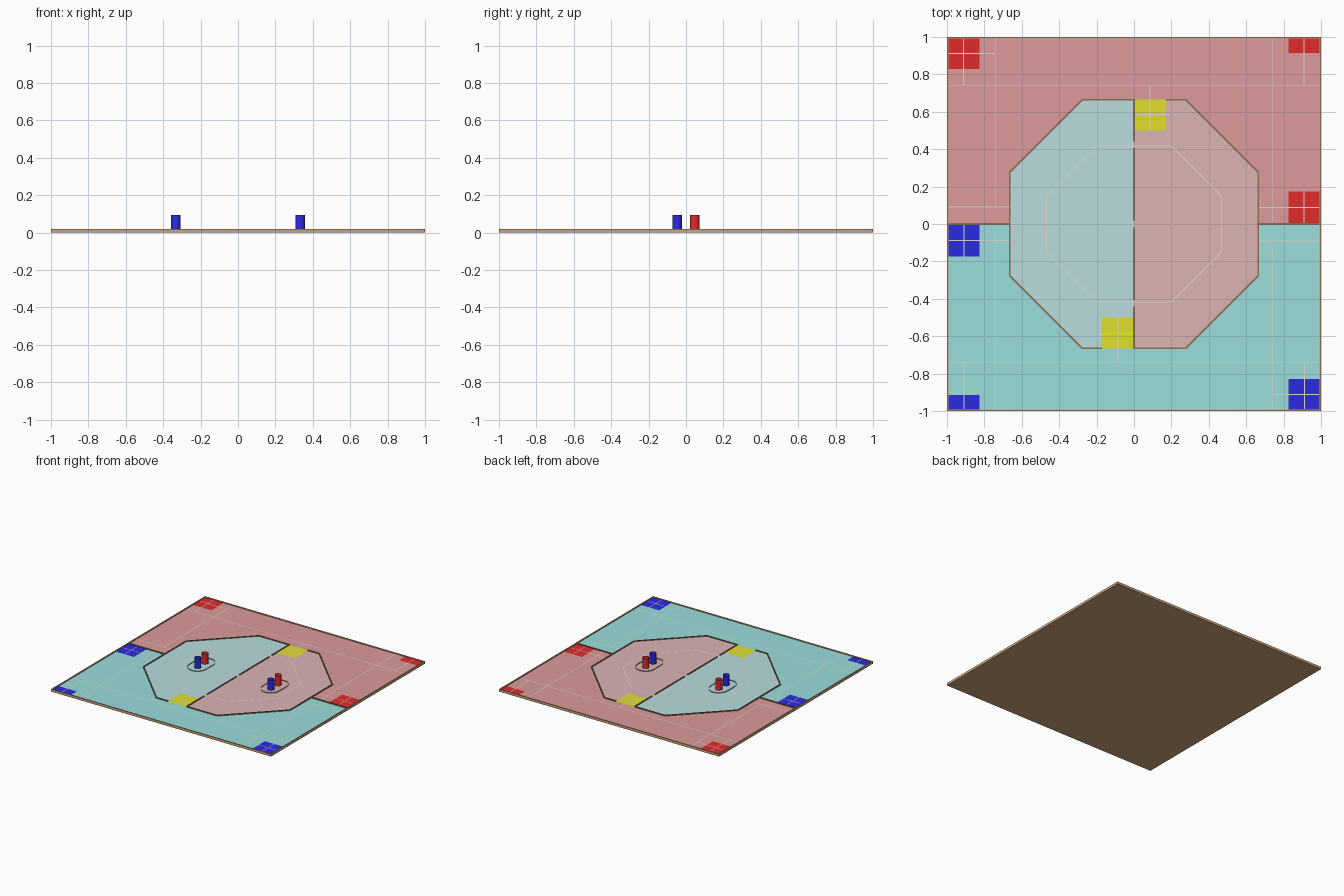
import bpy, math
from mathutils import Vector

if "Cube" in bpy.data.objects:
    bpy.data.objects.remove(bpy.data.objects["Cube"])

FLOOR, TOP = 0.013, 0.02      # playing surface and wall top heights
A, B = 0.665, 0.275           # octagon apothem and half side


def mat(name, r, g, b):
    m = bpy.data.materials.new(name)
    m.diffuse_color = [((c / 255 + 0.055) / 1.055) ** 2.4 for c in (r, g, b)] + [1]
    m.use_nodes = True
    m.node_tree.nodes["Principled BSDF"].inputs["Base Color"].default_value = m.diffuse_color
    return m


WOOD = mat("wood", 205, 165, 125)
BROWN = mat("wall_brown", 140, 112, 85)
RED, BLUE = mat("red", 225, 43, 43), mat("blue", 43, 43, 225)
YELLOW, WHITE = mat("yellow", 224, 224, 43), mat("line_white", 225, 215, 212)
PINK, CYAN = mat("pink", 221, 155, 155), mat("cyan", 155, 222, 219)
PALE_PINK, PALE_CYAN = mat("pale_pink", 220, 180, 180), mat("pale_cyan", 186, 220, 221)


def mesh(name, verts, faces, material):
    me = bpy.data.meshes.new(name)
    me.from_pydata(verts, [], faces)
    me.materials.append(material)
    ob = bpy.data.objects.new(name, me)
    bpy.context.collection.objects.link(ob)
    return ob


def flat(name, pts, z, material):
    return mesh(name, [(x, y, z) for x, y in pts], [range(len(pts))], material)


def rect(name, x0, y0, x1, y1, z, material):
    return flat(name, [(x0, y0), (x1, y0), (x1, y1), (x0, y1)], z, material)


def strip(a, b, w):
    a, b = Vector(a), Vector(b)
    n = (b - a).normalized() * w / 2
    n = Vector((-n.y, n.x))
    return [a - n, b - n, b + n, a + n]


def bar(name, a, b, w, z0, z1, material):
    p = strip(a, b, w)
    v = [(q.x, q.y, z) for z in (z0, z1) for q in p]
    f = [(3, 2, 1, 0), (4, 5, 6, 7)] + [(i, (i + 1) % 4, (i + 1) % 4 + 4, i + 4) for i in range(4)]
    return mesh(name, v, f, material)


def open_wall(name, pts, z0, z1, material):
    n = len(pts)
    v = [(x, y, z) for z in (z0, z1) for x, y in pts]
    ob = mesh(name, v, [(i, (i + 1) % n, (i + 1) % n + n, i + n) for i in range(n)], material)
    for p in ob.data.polygons:
        p.use_smooth = True
    return ob


# base board
bar("base_board", (-1, 0), (1, 0), 2, 0, FLOOR - 0.001, WOOD)

# everything below repeats with a half turn about the centre
for s, tag, team, field, inner in ((1, "back", RED, PINK, PALE_PINK),
                                   (-1, "front", BLUE, CYAN, PALE_CYAN)):
    def P(x, y):
        return (s * x, s * y)

    def patch(name, x0, y0, x1, y1, material, dz=0.002):
        rect(f"{tag}_{name}", s * x0, s * y0, s * x1, s * y1, FLOOR + dz, material)

    def wall(name, a, b):
        bar(f"{tag}_{name}", P(*a), P(*b), 0.009, FLOOR - 0.001, TOP, BROWN)

    def line(name, a, b):
        flat(f"{tag}_{name}", strip(P(*a), P(*b), 0.005), FLOOR + 0.003, WHITE)

    # coloured floor halves
    patch("outer_floor", -1, 0, 1, 1, field, 0)
    flat(f"{tag}_octagon_floor",
         [P(0, -A), P(B, -A), P(A, -B), P(A, B), P(B, A), P(0, A)], FLOOR + 0.001, inner)

    # start squares
    patch("corner_square", -1, 0.83, -0.825, 1, team)
    patch("half_square", 0.825, 0.915, 1, 1, team)
    patch("side_square", 0.825, 0, 1, 0.173, team)
    patch("gate_square", 0, 0.5, 0.17, A, YELLOW)

    # perimeter, divider and octagon walls
    bar(f"{tag}_rim_long", P(-1, 0.9955), P(1, 0.9955), 0.009, 0, TOP, WOOD)
    bar(f"{tag}_rim_side", P(0.9955, -0.991), P(0.9955, 0.991), 0.009, 0, TOP, WOOD)
    wall("side_divider", (A, 0), (0.991, 0))
    wall("octagon_right", (A, -B), (A, B))
    wall("octagon_slope_a", (A, B), (B, A))
    wall("octagon_slope_b", (-B, A), (-A, B))
    wall("octagon_top_a", (B, A), (0.17, A))
    wall("octagon_top_b", (0, A), (-B, A))
    wall("centre_wall_a", (0, 0.02), (0, 0.405))
    wall("centre_wall_b", (0, 0.44), (0, A))

    # white floor lines
    line("line_long", (-0.99, 0.742), (0.99, 0.742))
    line("line_right", (0.742, 0), (0.742, 0.99))
    line("line_left", (-0.742, 0.09), (-0.742, 0.99))
    line("corner_line_a", (-0.99, 0.912), (-0.742, 0.912))
    line("corner_line_b", (-0.912, 0.742), (-0.912, 0.99))
    line("corner_line_c", (0.908, 0.742), (0.908, 0.99))
    line("side_line_a", (A, 0.088), (0.99, 0.088))
    line("side_line_b", (-0.99, 0.092), (-A, 0.092))
    line("side_line_c", (0.908, 0), (0.908, 0.173))
    line("gate_line_a", (0.086, 0.5), (0.086, 0.742))
    line("gate_line_b", (0, 0.585), (0.19, 0.585))
    ring = [(0.468, -0.15), (0.468, 0.15), (0.2, 0.418), (-0.2, 0.418), (-0.468, 0.15)]
    for i in range(4):
        line(f"inner_octagon_line_{i}", ring[i], ring[i + 1])

    # open oval fence round each pair of posts
    cx, oval = s * 0.333, []
    for i in range(26):
        end = 1 if i < 13 else -1
        t = math.pi * (i if i < 13 else i - 1) / 12
        oval.append((cx + 0.076 * math.cos(t), end * 0.048 + 0.076 * math.sin(t)))
    open_wall(f"{tag}_oval_fence", oval, FLOOR, TOP, inner)

    # hollow posts: red behind, blue in front
    for y, m, n in ((0.047, RED, "red"), (-0.047, BLUE, "blue")):
        circle = [(cx + 0.026 * math.cos(math.tau * i / 24),
                   y + 0.026 * math.sin(math.tau * i / 24)) for i in range(24)]
        open_wall(f"{tag}_{n}_post", circle, FLOOR, 0.095, m)
